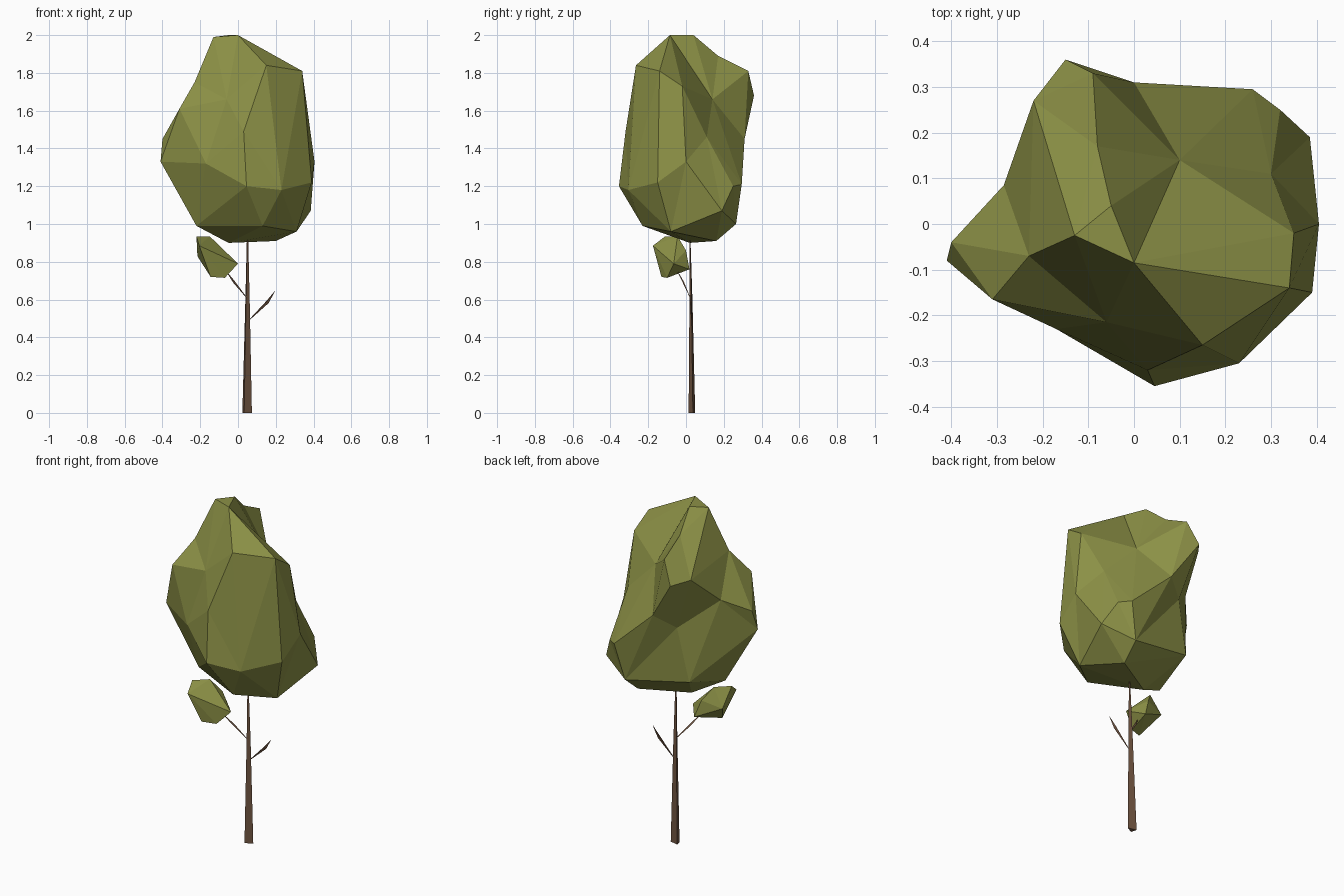
import bpy, bmesh, math
from mathutils import Vector

if "Cube" in bpy.data.objects:
    bpy.data.objects.remove(bpy.data.objects["Cube"])


def material(name, rgb):
    m = bpy.data.materials.new(name)
    m.diffuse_color = (*rgb, 1)
    m.use_nodes = True
    m.node_tree.nodes["Principled BSDF"].inputs["Base Color"].default_value = m.diffuse_color
    return m


LEAF = material("olive_leaf", (0.265, 0.285, 0.062))
BARK = material("brown_bark", (0.165, 0.092, 0.053))


def finish(bm, name, mat):
    bmesh.ops.recalc_face_normals(bm, faces=bm.faces)
    me = bpy.data.meshes.new(name)
    bm.to_mesh(me)
    bm.free()
    me.materials.append(mat)
    ob = bpy.data.objects.new(name, me)
    bpy.context.collection.objects.link(ob)
    return ob


def faceted_blob(name, points, centre, squash, turned=()):
    """Wrap corner points: hull them on a sphere, then move them to their true places.
    Edges listed in turned (by their end corners) are turned to the other diagonal."""
    bm = bmesh.new()
    verts = []
    for p in points:
        d = Vector(p) - Vector(centre)
        d.z /= squash
        verts.append(bm.verts.new(d.normalized()))
    bmesh.ops.convex_hull(bm, input=list(bm.verts))
    for v, p in zip(verts, points):
        v.co = p
    for a, b in turned:
        edge = bm.edges.get((verts[a], verts[b]))
        if edge:
            bmesh.utils.edge_rotate(edge, False)
    return finish(bm, name, LEAF)


def tapered_limb(name, path, radii, depth, start=190):
    """Three-sided tube through path points with a radius at each."""
    bm = bmesh.new()
    axis = (Vector(path[-1]) - Vector(path[0])).normalized()
    u = axis.cross(Vector((0, 1, 0))).normalized()
    w = axis.cross(u) * depth
    rings = []
    for p, r in zip(path, radii):
        angles = [math.radians(start + 120 * i) for i in range(3)]
        rings.append([bm.verts.new(Vector(p) + r * (math.cos(a) * u + math.sin(a) * w))
                      for a in angles])
    for a, b in zip(rings, rings[1:]):
        for i in range(3):
            j = (i + 1) % 3
            bm.faces.new((a[i], a[j], b[j], b[i]))
    bm.faces.new(rings[0])
    bm.faces.new(rings[-1])
    return finish(bm, name, BARK)


# main crown, corners listed from crown top to underside
crown = [
    (0, -.085, 2.0), (-.13, -.025, 1.99), (-.05, .04, 2.0), (-.08, .17, 1.89),
    (.15, -.265, 1.84), (.34, -.14, 1.81), (.35, -.02, 1.73), (-.09, .33, 1.81),
    (-.15, .36, 1.68), (-.22, .27, 1.70), (-.23, -.07, 1.75), (.10, .14, 1.66),
    (-.06, -.215, 1.66), (-.31, -.165, 1.61), (-.285, .085, 1.53),
    (.03, -.32, 1.49), (-.40, -.04, 1.45), (.30, .11, 1.46), (0, .31, 1.45),
    (-.41, -.08, 1.33), (-.17, -.23, 1.32), (.405, 0, 1.33), (-.11, .24, 1.38),
    (.045, -.355, 1.20), (.23, -.305, 1.18), (.39, -.15, 1.22), (.26, .295, 1.21),
    (.32, .25, 1.2), (.385, .19, 1.07), (.13, -.23, .99), (.31, -.08, .96),
    (-.22, -.05, .99), (-.175, .22, 1.07), (.21, .265, 1.0), (.20, .16, .91),
    (-.05, .02, .90),
]
faceted_blob("crown", crown, (0, 0, 1.42), 1.4, turned=[(3, 14), (3, 10)])

# small leaf clump on the side branch
clump = [
    (-.22, -.11, .935), (-.15, -.045, .935), (-.205, -.175, .885), (-.215, -.03, .83),
    (-.145, -.13, .72), (-.07, -.10, .715), (0, -.065, .79), (-.065, .018, .76),
    (-.10, 0, .86),
]
faceted_blob("leaf_clump", clump, (-.12, -.075, .825), 1.0)

# trunk and two thin branches
tapered_limb("trunk", [(.043, .033, 0), (.048, .027, .6), (.05, .02, 1.0)],
             [.031, .014, .002], .66)
tapered_limb("right_branch", [(.057, .028, .49), (.155, .028, .588), (.195, .028, .645)],
             [.002, .010, .001], .7)
tapered_limb("left_branch", [(.045, .022, .61), (-.02, -.012, .69), (-.07, -.05, .76)],
             [.002, .007, .001], .7)
